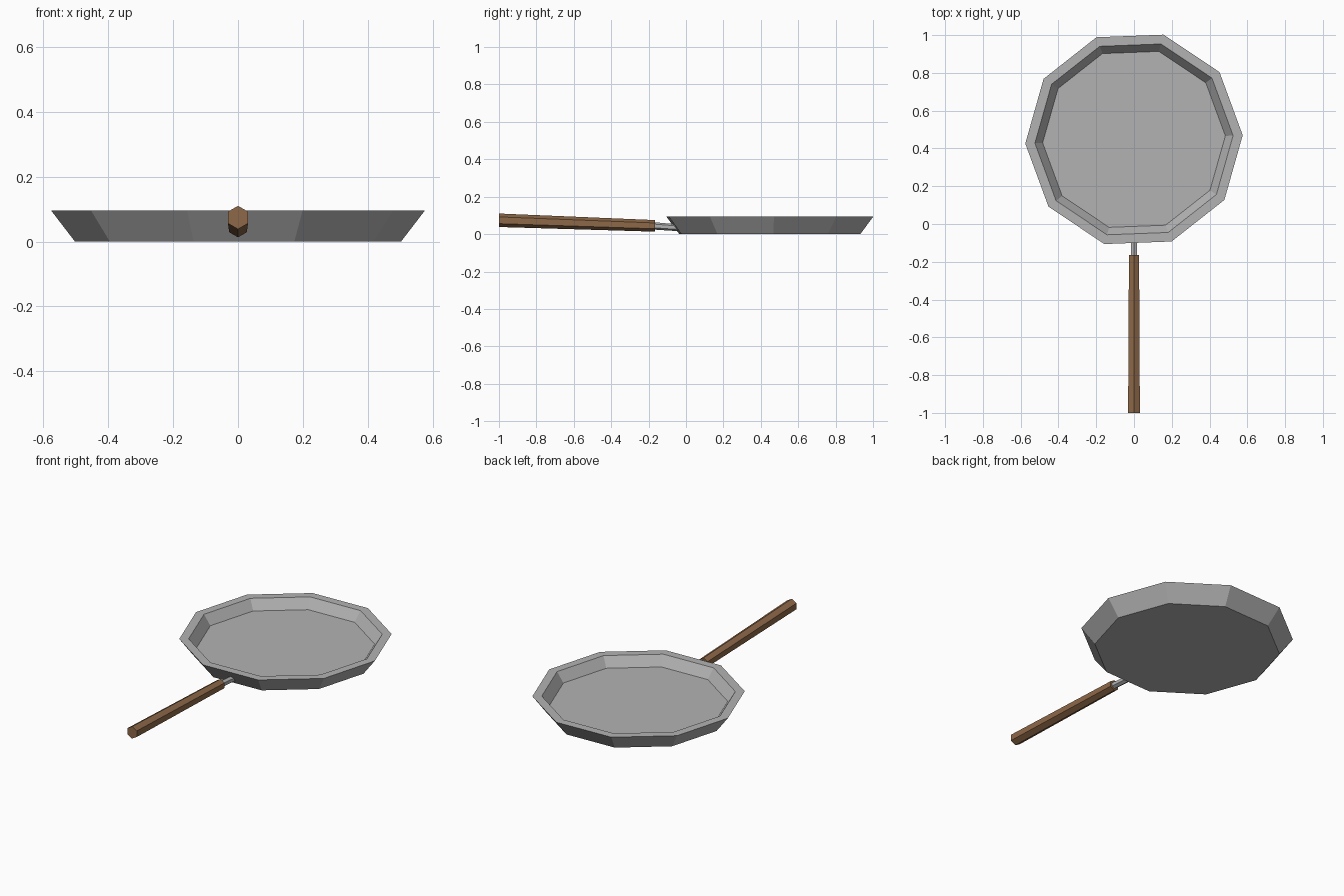
import bpy
import math

cube = bpy.data.objects.get("Cube")
if cube:
    bpy.data.objects.remove(cube, do_unlink=True)


def material(name, colour):
    mat = bpy.data.materials.new(name)
    mat.use_nodes = True
    mat.diffuse_color = (*colour, 1)
    mat.node_tree.nodes["Principled BSDF"].inputs["Base Color"].default_value = (*colour, 1)
    return mat


def loft(name, sides, rings, mat, turn=0.0, along_y=False):
    """Join regular polygon rings (centre, radius) and cap both ends."""
    verts, faces = [], []
    for (cx, cy, cz), radius in rings:
        for i in range(sides):
            a = turn + math.tau * i / sides
            u, v = radius * math.cos(a), radius * math.sin(a)
            # rings along y run front to back, so u is flipped to keep faces outward
            verts.append((cx - u, cy, cz + v) if along_y else (cx + u, cy + v, cz))
    for r in range(len(rings) - 1):
        for i in range(sides):
            j = (i + 1) % sides
            a, b = r * sides, (r + 1) * sides
            faces.append((a + i, a + j, b + j, b + i))
    last = (len(rings) - 1) * sides
    faces.append(tuple(reversed(range(sides))))
    faces.append(tuple(range(last, last + sides)))
    mesh = bpy.data.meshes.new(name)
    mesh.from_pydata(verts, [], faces)
    mesh.materials.append(mat)
    obj = bpy.data.objects.new(name, mesh)
    bpy.context.collection.objects.link(obj)
    return obj


steel = material("grey_steel", (0.45, 0.45, 0.45))
wood = material("brown_wood", (0.27, 0.14, 0.065))

# Pan: base, outer wall, flat rim, inner wall and floor
profile = [(0.503, 0.0), (0.576, 0.095), (0.525, 0.095), (0.484, 0.037)]
loft("pan", 10, [((0, 0.448, z), r) for r, z in profile], steel, math.radians(2.2))

# Thin metal neck between pan and grip
loft("neck", 6, [((0, -0.2, 0.046), 0.02), ((0, -0.03, 0.033), 0.018)],
     steel, math.radians(30), along_y=True)

# Hexagonal wooden grip, rising gently toward its end
loft("handle", 6, [((0, -1.0, 0.074), 0.036), ((0, -0.165, 0.044), 0.031)],
     wood, math.radians(30), along_y=True)
